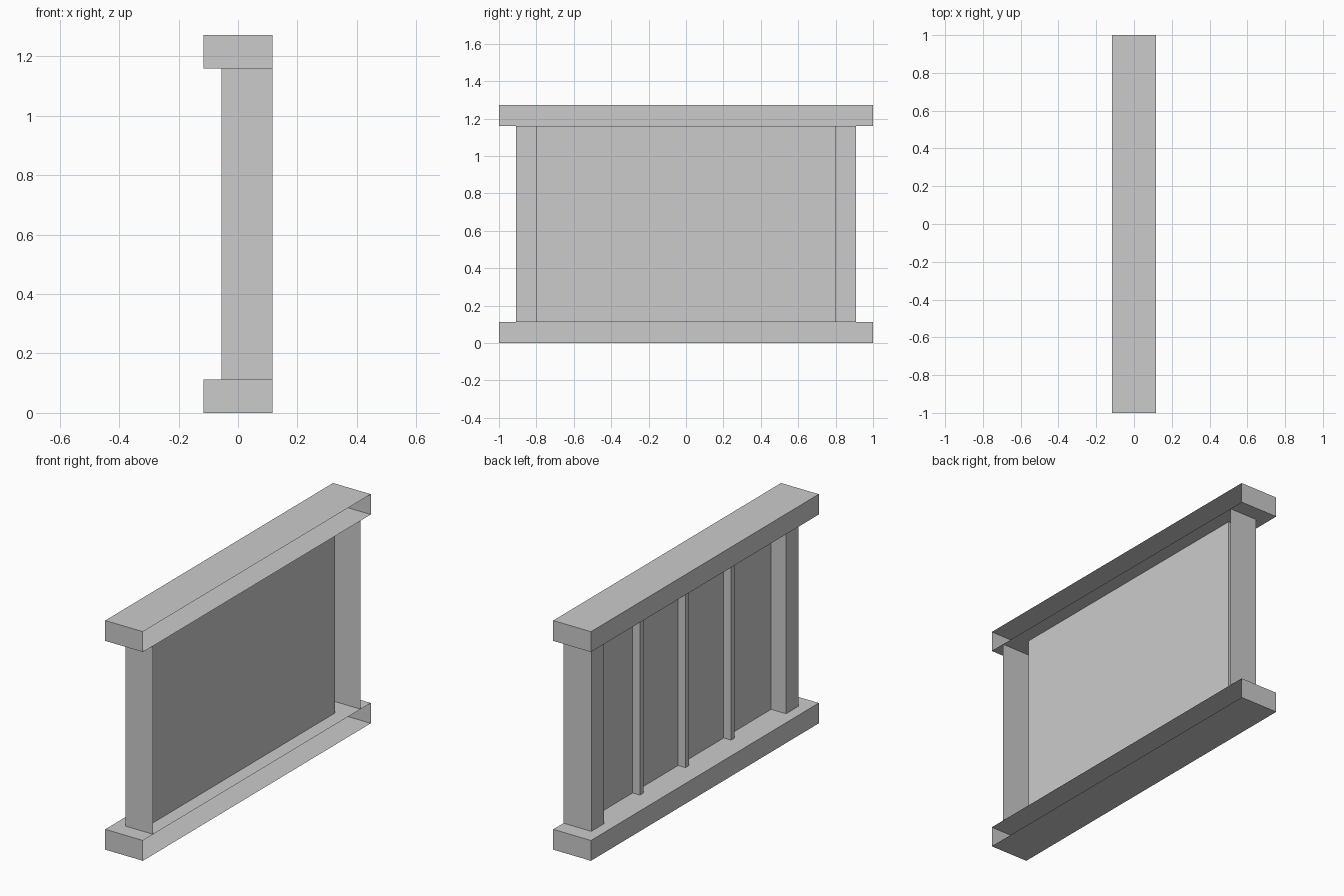
import bpy
import bmesh

if "Cube" in bpy.data.objects:
    bpy.data.objects.remove(bpy.data.objects["Cube"], do_unlink=True)

HALF_W = 0.116      # half the rail width
BACK = -0.055       # recessed face of the posts
PANEL_X = 0.037     # plane of the infill sheet
LOW, HIGH, TOP = 0.113, 1.16, 1.273
POST_OUT, POST_IN = 0.91, 0.80

grey = bpy.data.materials.new("plain_grey")
grey.use_nodes = True
colour = (0.6, 0.6, 0.6, 1.0)
grey.diffuse_color = colour
grey.node_tree.nodes["Principled BSDF"].inputs["Base Color"].default_value = colour


def finish(name, bm):
    mesh = bpy.data.meshes.new(name)
    bm.to_mesh(mesh)
    bm.free()
    mesh.materials.append(grey)
    obj = bpy.data.objects.new(name, mesh)
    bpy.context.collection.objects.link(obj)
    return obj


def open_box(name, lo, hi, closed_ends=True):
    """Box without its +x side, optionally without its top and bottom."""
    bm = bmesh.new()
    bmesh.ops.create_cube(bm, size=1)
    for v in bm.verts:
        v.co = [(a + b) / 2 + c * (b - a) for a, b, c in zip(lo, hi, v.co)]
    bm.normal_update()
    drop = [f for f in bm.faces
            if f.normal.x > 0.5 or (not closed_ends and abs(f.normal.z) > 0.5)]
    bmesh.ops.delete(bm, geom=drop, context="FACES")
    return finish(name, bm)


def wall(name, path):
    """Upright sheet that follows a plan outline between the rails."""
    bm = bmesh.new()
    pairs = [(bm.verts.new((x, y, LOW)), bm.verts.new((x, y, HIGH))) for x, y in path]
    for (a, b), (c, d) in zip(pairs, pairs[1:]):
        bm.faces.new((a, b, d, c))
    return finish(name, bm)


# Rails, open along the +x side
open_box("bottom_rail", (-HALF_W, -1, 0), (HALF_W, 1, LOW))
open_box("top_rail", (-HALF_W, -1, HIGH), (HALF_W, 1, TOP))

# Folded end posts
post = [(HALF_W, -POST_OUT), (BACK, -POST_OUT), (BACK, -POST_IN), (PANEL_X, -POST_IN)]
wall("front_post", post)
wall("back_post", [(x, -y) for x, y in reversed(post)])

# Infill sheet
wall("panel", [(PANEL_X, POST_IN), (PANEL_X, -POST_IN)])

# Slim ribs on the -x side of the panel
for i, y in enumerate((-0.4, 0, 0.4)):
    open_box(f"rib_{i + 1}", (-0.008, y - 0.016, LOW), (PANEL_X, y + 0.016, HIGH), False)
